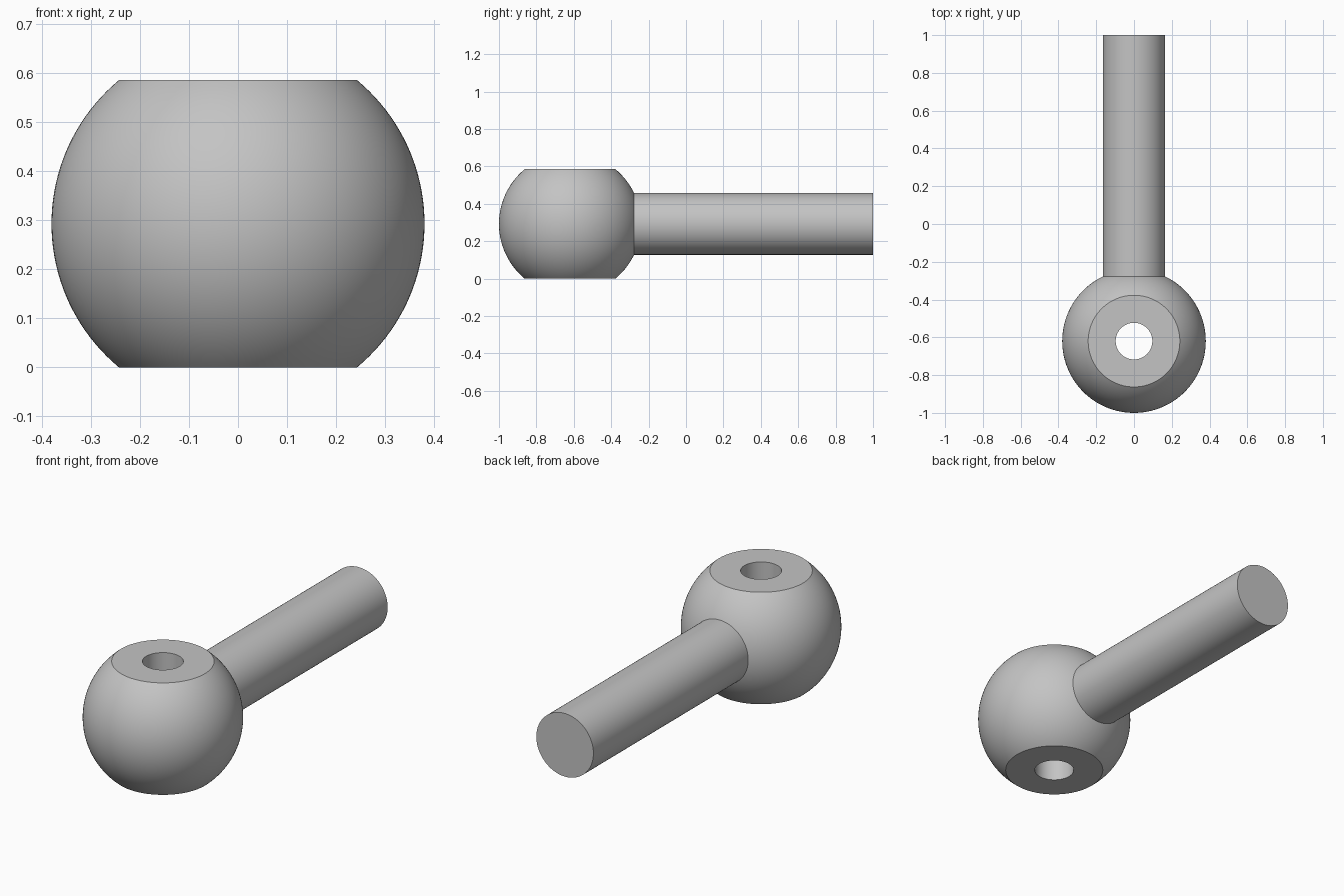
import bpy
import bmesh
from math import sin, cos, pi, radians, asin, sqrt
from mathutils import Matrix

cube = bpy.data.objects.get("Cube")
if cube:
    bpy.data.objects.remove(cube, do_unlink=True)

BALL_R, HALF_H, HOLE_R, ROD_R = 0.38, 0.2925, 0.097, 0.165
BALL_Y = -0.62

steel = bpy.data.materials.new("grey_steel")
steel.use_nodes = True
grey = (0.55, 0.55, 0.55, 1)
steel.diffuse_color = grey
steel.node_tree.nodes["Principled BSDF"].inputs["Base Color"].default_value = grey


def lathe(name, profile, matrix, segments, closed):
    """Revolve (radius, height) points about local z, then place the result."""
    bm = bmesh.new()
    rings = [[bm.verts.new((r * cos(2 * pi * i / segments),
                            r * sin(2 * pi * i / segments), z))
              for i in range(segments)] for r, z in profile]
    pairs = list(zip(rings, rings[1:]))
    if closed:
        pairs.append((rings[-1], rings[0]))
    else:
        bm.faces.new(rings[0])
        bm.faces.new(rings[-1])
    for a, b in pairs:
        for i in range(segments):
            j = (i + 1) % segments
            bm.faces.new((a[i], a[j], b[j], b[i]))
    bmesh.ops.recalc_face_normals(bm, faces=bm.faces)
    mesh = bpy.data.meshes.new(name)
    bm.to_mesh(mesh)
    bm.free()
    mesh.materials.append(steel)
    obj = bpy.data.objects.new(name, mesh)
    obj.matrix_world = matrix
    bpy.context.collection.objects.link(obj)
    bpy.ops.object.select_all(action="DESELECT")
    obj.select_set(True)
    bpy.context.view_layer.objects.active = obj
    bpy.ops.object.shade_smooth_by_angle(angle=radians(30))
    return obj


# Ball with flats on top and bottom and a vertical through hole
limit = asin(HALF_H / BALL_R)
steps = 40
angles = [limit * (2 * i / steps - 1) for i in range(steps + 1)]
profile = [(BALL_R * cos(a), BALL_R * sin(a)) for a in angles]
profile += [(HOLE_R, HALF_H), (HOLE_R, -HALF_H)]
lathe("ball_head", profile, Matrix.Translation((0, BALL_Y, HALF_H)), 128, True)

# Round rod running back from the ball, seated just under its surface
start = BALL_Y + sqrt(BALL_R ** 2 - ROD_R ** 2) - 0.01
place = Matrix.Translation((0, 0, HALF_H)) @ Matrix.Rotation(-pi / 2, 4, "X")
lathe("rod", [(ROD_R, start), (ROD_R, 1)], place, 96, False)
